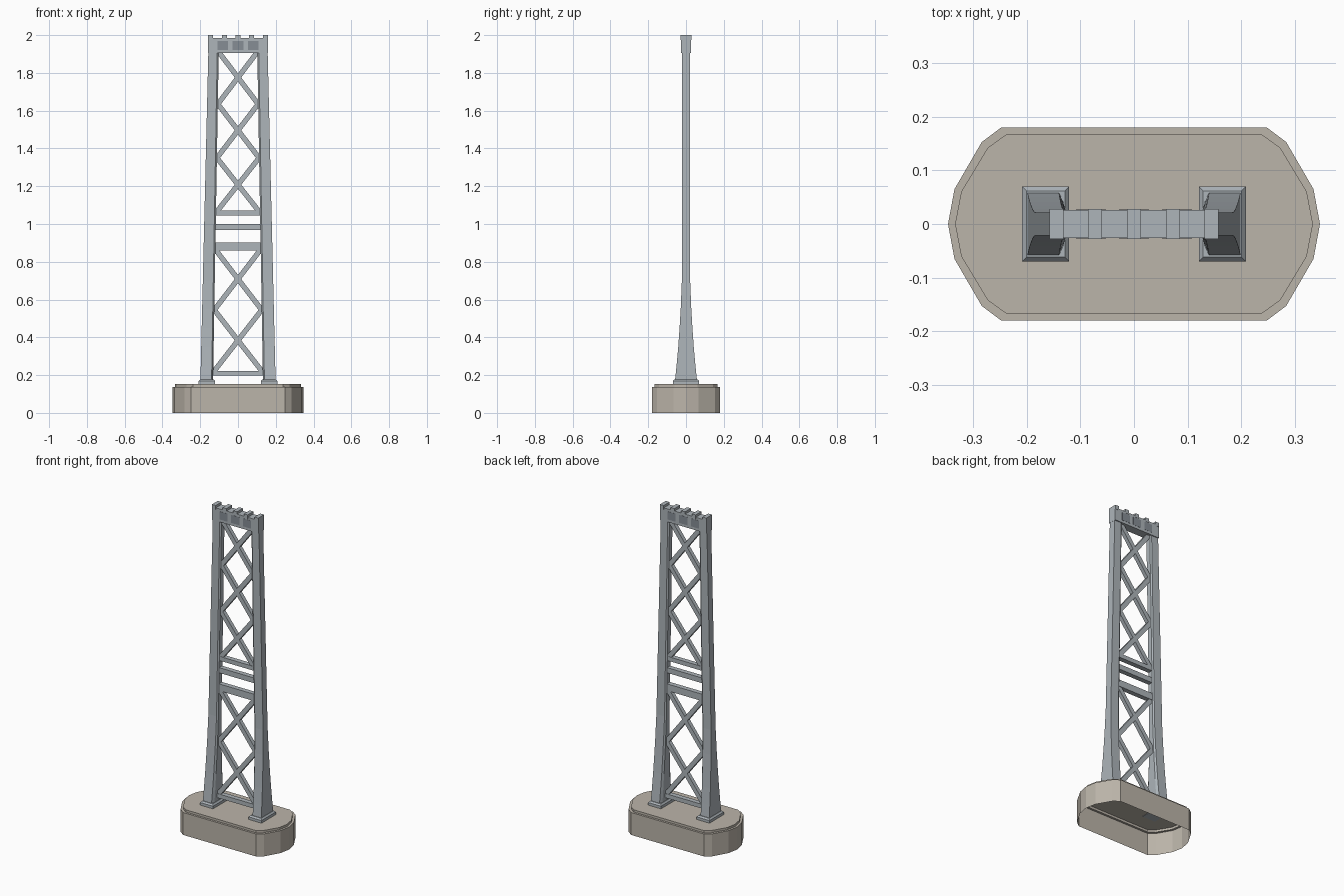
import bpy, bmesh, math
from mathutils import Vector

if "Cube" in bpy.data.objects:
    bpy.data.objects.remove(bpy.data.objects["Cube"])


def material(name, rgb):
    m = bpy.data.materials.new(name)
    m.diffuse_color = (*rgb, 1)
    m.use_nodes = True
    m.node_tree.nodes["Principled BSDF"].inputs["Base Color"].default_value = m.diffuse_color
    return m


STEEL = material("steel", (0.42, 0.46, 0.49))
DARK = material("dark_steel", (0.24, 0.27, 0.30))
STONE = material("stone", (0.50, 0.46, 0.40))


def finish(bm, name, mat):
    bmesh.ops.recalc_face_normals(bm, faces=bm.faces)
    me = bpy.data.meshes.new(name)
    bm.to_mesh(me)
    bm.free()
    me.materials.append(mat)
    ob = bpy.data.objects.new(name, me)
    bpy.context.collection.objects.link(ob)
    return ob


def loft(name, rings, mat, cap_bottom=True):
    bm = bmesh.new()
    loops = [[bm.verts.new(p) for p in r] for r in rings]
    n = len(loops[0])
    for a, b in zip(loops, loops[1:]):
        for i in range(n):
            j = (i + 1) % n
            bm.faces.new((a[i], a[j], b[j], b[i]))
    bm.faces.new(loops[-1])
    if cap_bottom:
        bm.faces.new(loops[0][::-1])
    return finish(bm, name, mat)


def box(name, x0, x1, hy, z0, z1, mat=STEEL):
    rings = [[(x0, -hy, z), (x1, -hy, z), (x1, hy, z), (x0, hy, z)] for z in (z0, z1)]
    return loft(name, rings, mat)


def bar(name, a, b, width, hy):
    # flat bar between two points (x, z)
    a, b = Vector(a), Vector(b)
    d = (b - a).normalized()
    n = Vector((-d.y, d.x)) * width / 2
    pts = [a - n, b - n, b + n, a + n]
    loft(name, [[(p.x, y, p.y) for p in pts] for y in (-hy, hy)], STEEL)


def inner(z):
    return 0.132 - 0.030 * (z - 0.17) / 1.74


def outer(z):
    return 0.199 - 0.042 * (z - 0.17) / 1.74


# Stone pier, open underneath, with a bevelled top edge
quarter = [(0.347, 0.0), (0.335, 0.065), (0.284, 0.153), (0.248, 0.18)]
upper = quarter + [(-x, y) for x, y in quarter[::-1]]
outline = upper + [(x, -y) for x, y in upper[-2:0:-1]]
loft("pier", [[(x * k, y * l, z) for x, y in outline]
              for k, l, z in ((1, 1, 0), (1, 1, 0.138), (0.962, 0.928, 0.138), (0.962, 0.928, 0.152))],
     STONE, cap_bottom=False)

# Flared legs with chamfered inner corners, on bevelled foot plates
profile = [(0.165, 0.059), (0.25, 0.050), (0.35, 0.041), (0.45, 0.034),
           (0.55, 0.028), (0.70, 0.022), (1.91, 0.021)]
for side, s in (("left", -1), ("right", 1)):
    rings = []
    for z, h in profile:
        i, o, c = inner(z), outer(z), 0.008
        sec = [(i + c, -h), (o, -h), (o, h), (i + c, h), (i, h * 0.7), (i, -h * 0.7)]
        rings.append([(s * x, y, z) for x, y in sec])
    loft(side + "_leg", rings, STEEL)
    rings = []
    for z, e in ((0.15, 0), (0.168, 0), (0.177, 0.008)):
        rings.append([(s * x, y, z) for x, y in ((0.121 + e, -0.07 + e), (0.209 - e, -0.07 + e),
                                               (0.209 - e, 0.07 - e), (0.121 + e, 0.07 - e))])
    loft(side + "_foot_plate", rings, STEEL)

# Horizontal struts
for z, t in ((0.21, 0.026), (0.88, 0.042), (0.985, 0.032), (1.058, 0.026)):
    w = inner(z) + 0.004
    box("strut", -w, w, 0.015, z - t / 2, z + t / 2)

# Crossed diagonal braces
for levels in ((0.215, 0.545, 0.865), (1.06, 1.35, 1.635, 1.91)):
    for z0, z1 in zip(levels, levels[1:]):
        for s in (-1, 1):
            bar("diagonal_brace", (-s * inner(z0), z0), (s * inner(z1), z1), 0.027, 0.012)

# Top beam with blocks and dark panels on both faces
box("top_beam", -0.158, 0.158, 0.0265, 1.905, 1.985)
for x in (-0.145, -0.0725, 0, 0.0725, 0.145):
    box("top_block", x - 0.013, x + 0.013, 0.028, 1.975, 2.0)
for x in (-0.08, 0, 0.08):
    box("beam_panel", x - 0.028, x + 0.028, 0.0275, 1.921, 1.970, DARK)
